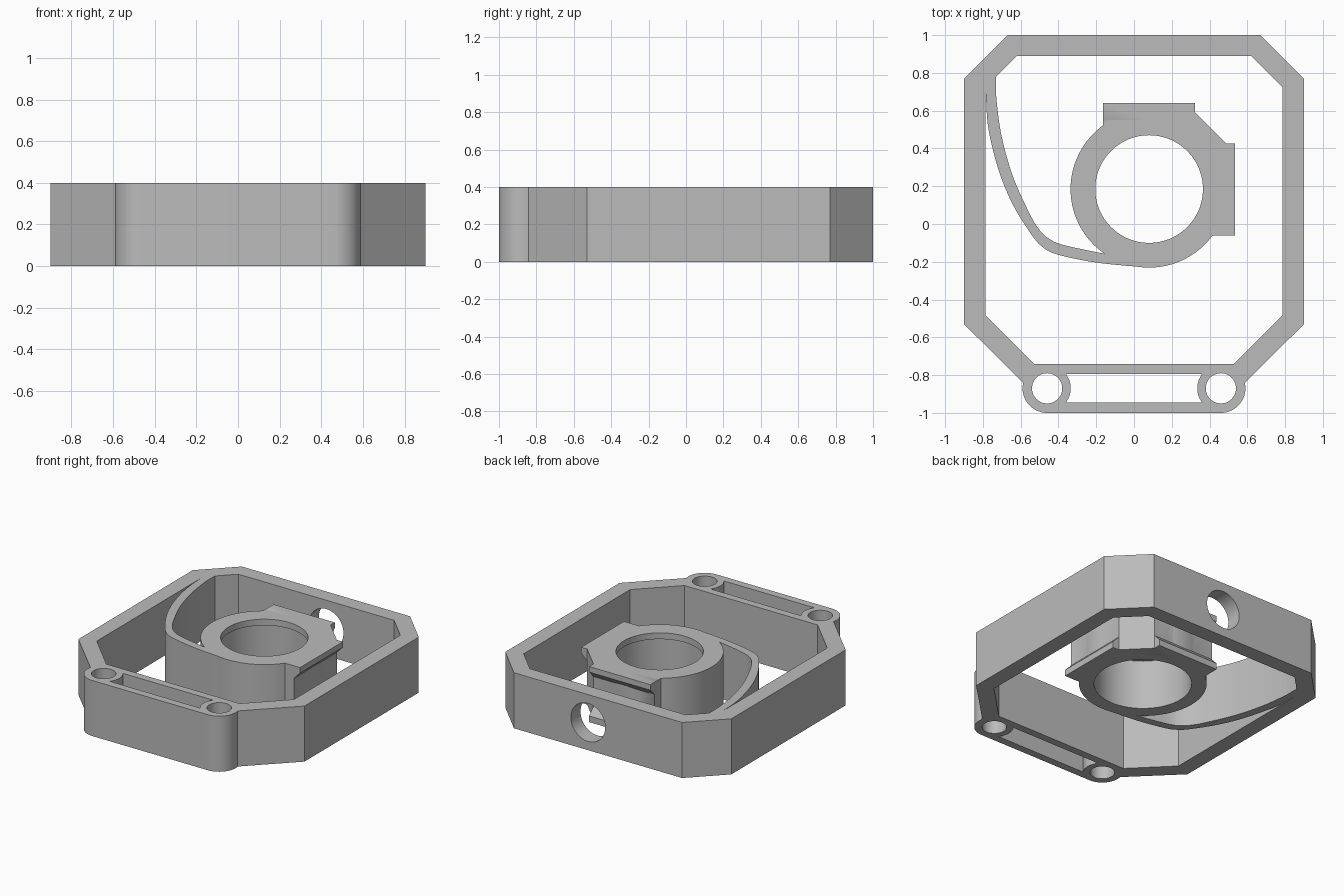
import bpy, bmesh, math
from mathutils import Matrix, Vector

if "Cube" in bpy.data.objects:
    bpy.data.objects.remove(bpy.data.objects["Cube"])

H = 0.4                     # overall height
HUB = Vector((0.08, 0.185, 0))

grey = bpy.data.materials.new("plain grey")
grey.diffuse_color = (0.5, 0.5, 0.5, 1)
grey.use_nodes = True
grey.node_tree.nodes["Principled BSDF"].inputs["Base Color"].default_value = grey.diffuse_color


def prism(name, pts, z0=0.0, z1=H, matrix=None):
    """Extrude a closed 2D outline from z0 to z1."""
    bm = bmesh.new()
    face = bm.faces.new([bm.verts.new((x, y, z0)) for x, y in pts])
    ext = bmesh.ops.extrude_face_region(bm, geom=[face])
    bmesh.ops.translate(bm, vec=(0, 0, z1 - z0),
                        verts=[v for v in ext["geom"] if isinstance(v, bmesh.types.BMVert)])
    if matrix:
        bm.transform(matrix)
    bmesh.ops.recalc_face_normals(bm, faces=bm.faces)
    me = bpy.data.meshes.new(name)
    bm.to_mesh(me)
    bm.free()
    me.materials.append(grey)
    ob = bpy.data.objects.new(name, me)
    bpy.context.collection.objects.link(ob)
    return ob


def arc(cx, cy, r, a0, a1, n):
    return [(cx + r * math.cos(math.radians(a0 + (a1 - a0) * i / n)),
             cy + r * math.sin(math.radians(a0 + (a1 - a0) * i / n))) for i in range(n + 1)]


def circle(cx, cy, r, n=64):
    return arc(cx, cy, r, 0, 360, n)[:-1]


def boolean(target, other, op="DIFFERENCE"):
    mod = target.modifiers.new("bool", "BOOLEAN")
    mod.operation, mod.object, mod.solver = op, other, "EXACT"
    bpy.context.view_layer.objects.active = target
    bpy.ops.object.modifier_apply(modifier=mod.name)
    bpy.data.objects.remove(other)


def radial_hole(target, angle, r, start, end):
    """Drill a horizontal hole pointing away from the hub axis."""
    m = (Matrix.Translation(HUB + Vector((0, 0, H / 2)))
         @ Matrix.Rotation(math.radians(angle), 4, "Z") @ Matrix.Rotation(math.pi / 2, 4, "Y"))
    boolean(target, prism("drill", circle(0, 0, r, 48), start, end, m))


def smooth_path(pts, steps=8):
    """Catmull-Rom curve through the points."""
    p = [Vector(q) for q in pts]
    p = [2 * p[0] - p[1]] + p + [2 * p[-1] - p[-2]]
    out = []
    for i in range(1, len(p) - 2):
        a, b, c, d = p[i - 1:i + 3]
        for k in range(steps):
            t = k / steps
            out.append(tuple(0.5 * (2 * b + (c - a) * t + (2 * a - 5 * b + 4 * c - d) * t * t
                                    + (3 * b - a - 3 * c + d) * t ** 3)))
    return out + [tuple(p[-2])]


# Outer frame with rounded mounting bosses at the front
half = [(0.67, 1), (0.9, 0.77), (0.9, -0.53)] + arc(0.46, -0.87, 0.13, 13, -90, 20)
frame = prism("frame", half + [(-x, y) for x, y in reversed(half)])
inner = [(0.62, 0.89), (0.785, 0.725), (0.785, -0.485), (0.53, -0.74)]
boolean(frame, prism("opening", inner + [(-x, y) for x, y in reversed(inner)], -0.1, 0.5))

# Screw holes and the slot between them
for s in (-1, 1):
    boolean(frame, prism("screw_hole", circle(s * 0.46, -0.87, 0.08, 48), -0.1, 0.5))
end = arc(-0.46, -0.87, 0.125, -37, 37, 12)
boolean(frame, prism("slot", end + [(-x, y) for x, y in reversed(end)], -0.1, 0.5))

# Side, corner and back access holes
for angle in (0, 45, 90):
    radial_hole(frame, angle, 0.137, 0.6, 1.2)

# Hub: round body plus a chamfered block, symmetric about its diagonal
place = Matrix.Translation(HUB)
hub = prism("hub", circle(0, 0, 0.416, 96), matrix=place)
block = [(-0.245, 0), (-0.245, 0.408), (0.242, 0.408), (0.408, 0.242), (0.408, -0.245), (0, -0.245)]
boolean(hub, prism("block", block, matrix=place), "UNION")

# Grooved rails on the right and back of the hub
rail = [(0.37, 0), (0.456, 0), (0.456, 0.045), (0.408, 0.095),
        (0.408, 0.31), (0.456, 0.36), (0.456, H), (0.37, H)]
upright = Matrix.Rotation(math.pi / 2, 4, "X")          # profile height becomes z
swap = Matrix(((0, 1, 0, 0), (1, 0, 0, 0), (0, 0, 1, 0), (0, 0, 0, 1)))
for m in (upright, swap @ upright):
    boolean(hub, prism("rail", rail, -0.242, 0.245, place @ m), "UNION")

# Curved arm joining hub and frame
outer_side = smooth_path([(-0.785, 0.69), (-0.77, 0.5), (-0.715, 0.28), (-0.64, 0.1), (-0.54, -0.06),
                          (-0.48, -0.125), (-0.4, -0.163), (-0.2, -0.204), (0.06, -0.23)])
inner_side = smooth_path([(-0.0, -0.19), (-0.17, -0.155), (-0.37, -0.112), (-0.45, -0.078), (-0.505, -0.025),
                          (-0.555, 0.06), (-0.64, 0.25), (-0.7, 0.46), (-0.728, 0.66), (-0.73, 0.78)])
arm = prism("arm", outer_side + inner_side + [(-0.78, 0.8), (-0.83, 0.77), (-0.83, 0.69)])
boolean(hub, arm, "UNION")

# Hub bore with a thin lip at the top, and its corner screw hole
boolean(hub, prism("bore", circle(0, 0, 0.318, 96), -0.1, 0.355, place))
boolean(hub, prism("lip_bore", circle(0, 0, 0.285, 96), 0.2, 0.5, place))
radial_hole(hub, 45, 0.09, 0.1, 0.55)

# Merge into one printed piece
boolean(frame, hub, "UNION")
frame.name = "camera_mount_frame"
frame.select_set(True)
bpy.context.view_layer.objects.active = frame
bpy.ops.object.shade_smooth_by_angle(angle=math.radians(30))
